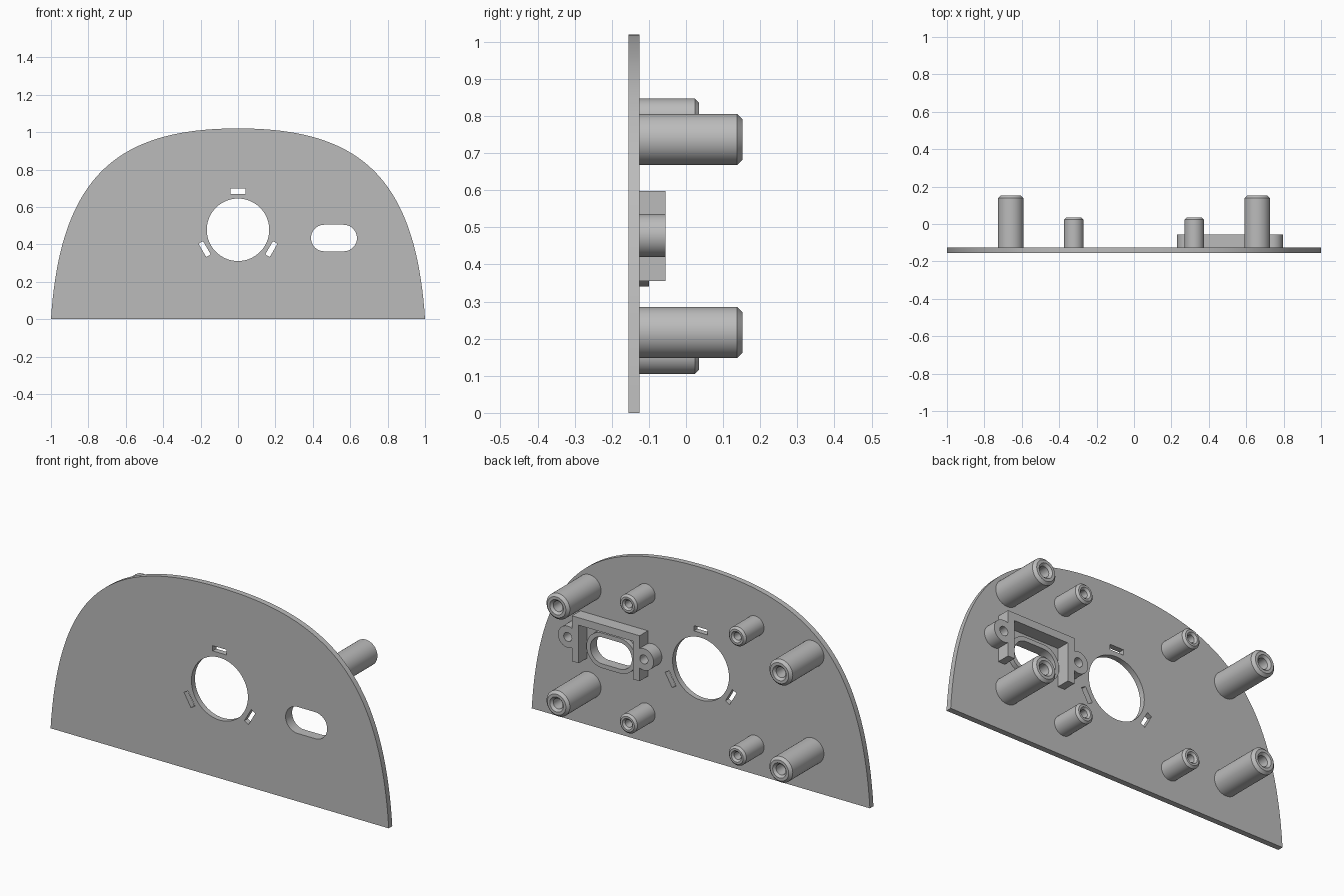
import bpy, bmesh
from math import sin, cos, pi, radians, acos
from mathutils import Vector, Matrix

cube = bpy.data.objects.get("Cube")
if cube:
    bpy.data.objects.remove(cube, do_unlink=True)

grey = bpy.data.materials.new("plain grey")
grey.use_nodes = True
grey.diffuse_color = (0.5, 0.5, 0.5, 1)
grey.node_tree.nodes["Principled BSDF"].inputs["Base Color"].default_value = (0.5, 0.5, 0.5, 1)

BACK = -0.125      # rear surface of the plate
FRONT = -0.155


def add_object(name, mesh, location=(0, 0, 0)):
    obj = bpy.data.objects.new(name, mesh)
    bpy.context.collection.objects.link(obj)
    obj.location = location
    bpy.ops.object.select_all(action='DESELECT')
    obj.select_set(True)
    bpy.context.view_layer.objects.active = obj
    bpy.ops.object.shade_smooth_by_angle(angle=radians(30))
    return obj


def arc(cx, cz, r, start, end, steps):
    return [(cx + r * cos(start + (end - start) * i / steps),
             cz + r * sin(start + (end - start) * i / steps)) for i in range(steps + 1)]


def circle(cx, cz, r, steps=48):
    return arc(cx, cz, r, 0, 2 * pi, steps)[:-1]


def stadium(cx, cz, half_width, r):
    d = half_width - r
    return arc(cx + d, cz, r, -pi / 2, pi / 2, 20) + arc(cx - d, cz, r, pi / 2, 3 * pi / 2, 20)


def extrude_loops(name, loops, y0, y1):
    """Fill an outline with holes in the xz plane and extrude it from y0 to y1."""
    curve = bpy.data.curves.new(name, 'CURVE')
    curve.dimensions = '2D'
    curve.fill_mode = 'BOTH'
    curve.extrude = (y1 - y0) / 2
    for loop in loops:
        spline = curve.splines.new('POLY')
        spline.points.add(len(loop) - 1)
        for point, (x, z) in zip(spline.points, loop):
            point.co = (x, z, 0, 1)
        spline.use_cyclic_u = True
    temp = bpy.data.objects.new(name + " outline", curve)
    bpy.context.collection.objects.link(temp)
    graph = bpy.context.evaluated_depsgraph_get()
    mesh = bpy.data.meshes.new_from_object(temp.evaluated_get(graph))
    bpy.data.objects.remove(temp, do_unlink=True)
    bm = bmesh.new()
    bm.from_mesh(mesh)
    bmesh.ops.remove_doubles(bm, verts=bm.verts, dist=1e-5)
    bmesh.ops.transform(bm, verts=bm.verts,
                        matrix=Matrix.Translation((0, (y0 + y1) / 2, 0)) @ Matrix.Rotation(pi / 2, 4, 'X'))
    bmesh.ops.recalc_face_normals(bm, faces=bm.faces)
    bm.to_mesh(mesh)
    bm.free()
    mesh.materials.clear()
    mesh.materials.append(grey)
    return add_object(name, mesh)


def post_mesh(name, r, length, chamfer, mouth, bore):
    """Hollow post along +y with chamfered rim and countersunk bore."""
    profile = [(r, 0), (r, length - chamfer), (r - chamfer, length), (mouth, length),
               (bore, length - (mouth - bore)), (bore, 0)]
    bm = bmesh.new()
    sides = 40
    rings = [[bm.verts.new((pr * cos(2 * pi * i / sides), y, pr * sin(2 * pi * i / sides)))
              for i in range(sides)] for pr, y in profile]
    for a, b in zip(rings, rings[1:]):
        for i in range(sides):
            j = (i + 1) % sides
            bm.faces.new((a[i], a[j], b[j], b[i]))
    bmesh.ops.recalc_face_normals(bm, faces=bm.faces)
    # make sure the outer wall points outward
    bm.faces.ensure_lookup_table()
    wall = bm.faces[0]
    centre = wall.calc_center_median()
    if wall.normal.dot(Vector((centre.x, 0, centre.z))) < 0:
        bmesh.ops.reverse_faces(bm, faces=bm.faces)
    mesh = bpy.data.meshes.new(name)
    bm.to_mesh(mesh)
    bm.free()
    mesh.materials.append(grey)
    return mesh


# Arched plate outline: one half as a cubic curve, then mirrored
P = [Vector(p) for p in ((1, 0), (0.95, 0.77), (0.64, 1.02), (0, 1.02))]
half = []
for i in range(41):
    t = i / 40
    s = 1 - t
    p = P[0] * s**3 + P[1] * 3 * s * s * t + P[2] * 3 * s * t * t + P[3] * t**3
    half.append((p.x, p.z if len(p) > 2 else p.y))
outline = half + [(-x, z) for x, z in reversed(half[:-1])]

# Round opening with three small slots around it
HOLE_Z = 0.478
loops = [outline, circle(0, HOLE_Z, 0.167, 64)]
for k in range(3):
    a = 2 * pi * k / 3
    slot = []
    for u, v in ((-0.041, 0.192), (0.041, 0.192), (0.041, 0.22), (-0.041, 0.22)):
        slot.append((u * cos(a) - v * sin(a), HOLE_Z + u * sin(a) + v * cos(a)))
    loops.append(slot)

# Port opening
PORT_X, PORT_Z = 0.513, 0.434
port = stadium(PORT_X, PORT_Z, 0.123, 0.071)
loops.append(port)
extrude_loops("plate", loops, FRONT, BACK)

# Raised rim around the port
extrude_loops("port_rim", [stadium(PORT_X, PORT_Z, 0.146, 0.094), port], BACK, -0.1)

# Bracket open at the bottom, with a screw ear on each side
W, INNER, BOTTOM, TOP = 0.2, 0.16, 0.355, 0.598
EAR_X, EAR_Z, EAR_R = 0.225, 0.478, 0.058
sweep = acos((W - EAR_X) / EAR_R)
side = [(INNER, BOTTOM), (W, BOTTOM)] + arc(EAR_X, EAR_Z, EAR_R, -sweep, sweep, 24) + [(W, TOP)]
frame = side + [(-x, z) for x, z in reversed(side)] + [(-INNER, TOP - 0.04), (INNER, TOP - 0.04)]
frame = [(x + PORT_X, z) for x, z in frame]
ear_holes = [circle(PORT_X + s * EAR_X, EAR_Z, 0.024, 24) for s in (-1, 1)]
extrude_loops("port_bracket", [frame] + ear_holes, BACK, -0.055)

# Mounting posts, four large and four small
large = post_mesh("large_post", 0.069, 0.277, 0.014, 0.04, 0.028)
small = post_mesh("small_post", 0.052, 0.16, 0.011, 0.03, 0.02)
for label, mesh, px, low, high in (("large", large, 0.659, 0.217, 0.737),
                                   ("small", small, 0.322, 0.157, 0.795)):
    for side_name, sx in (("left", 1), ("right", -1)):
        for level, z in (("lower", low), ("upper", high)):
            add_object(f"{label}_post_{level}_{side_name}", mesh, (sx * px, BACK, z))
